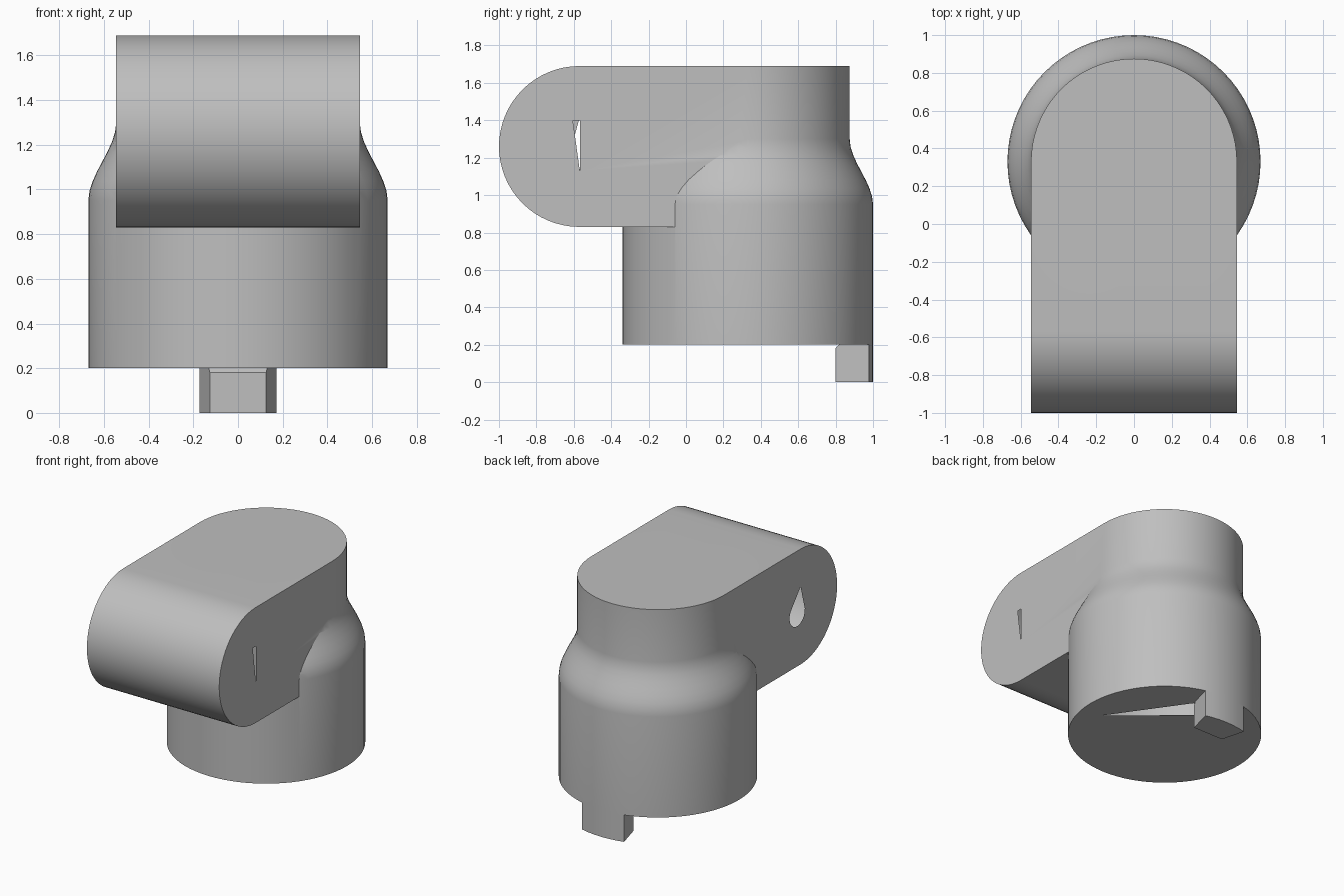
import bpy, bmesh, math
from mathutils import Vector

old = bpy.data.objects.get("Cube")
if old:
    bpy.data.objects.remove(old, do_unlink=True)

CY = 0.33      # body axis
R, NECK = 0.67, 0.545
BASE, TOP = 0.2, 1.69

grey = bpy.data.materials.new("plain grey")
grey.use_nodes = True
colour = (0.52, 0.52, 0.52, 1)
grey.diffuse_color = colour
grey.node_tree.nodes["Principled BSDF"].inputs["Base Color"].default_value = colour


def finish(name, bm):
    bmesh.ops.recalc_face_normals(bm, faces=bm.faces)
    mesh = bpy.data.meshes.new(name)
    bm.to_mesh(mesh)
    bm.free()
    mesh.materials.append(grey)
    obj = bpy.data.objects.new(name, mesh)
    bpy.context.collection.objects.link(obj)
    return obj


def prism(name, points, offset):
    """Extrude a flat outline into a solid."""
    bm = bmesh.new()
    face = bm.faces.new([bm.verts.new(p) for p in points])
    ext = bmesh.ops.extrude_face_region(bm, geom=[face])
    moved = [g for g in ext["geom"] if isinstance(g, bmesh.types.BMVert)]
    bmesh.ops.translate(bm, verts=moved, vec=Vector(offset))
    return finish(name, bm)


def boolean(target, cutter, operation):
    mod = target.modifiers.new(operation.lower(), 'BOOLEAN')
    mod.operation, mod.solver, mod.object = operation, 'EXACT', cutter
    bpy.context.view_layer.objects.active = target
    bpy.ops.object.modifier_apply(modifier=mod.name)
    bpy.data.objects.remove(cutter, do_unlink=True)


def smooth(obj):
    bpy.ops.object.select_all(action='DESELECT')
    obj.select_set(True)
    bpy.context.view_layer.objects.active = obj
    bpy.ops.object.shade_smooth_by_angle(angle=math.radians(25))


# Round body with a curved shoulder and narrower neck
profile = [(R, BASE), (R, 0.95)]
for i in range(1, 9):
    t = i / 8
    s = t * t * (3 - 2 * t)
    profile.append((R + (NECK - R) * s, 0.95 + 0.35 * t))
profile.append((NECK, TOP))
SEG = 72
bm = bmesh.new()
rings = [[bm.verts.new((r * math.cos(math.tau * k / SEG),
                        CY + r * math.sin(math.tau * k / SEG), z))
          for k in range(SEG)] for r, z in profile]
for a, b in zip(rings, rings[1:]):
    for k in range(SEG):
        j = (k + 1) % SEG
        bm.faces.new((a[k], a[j], b[j], b[k]))
bm.faces.new(rings[0])
bm.faces.new(rings[-1])
body = finish("body_with_arm", bm)

# Forward arm with a rounded end
AR, AY, AZ = 0.43, -0.57, 1.26
outline = [(-NECK, CY, AZ + AR)]
for i in range(33):
    a = math.pi * (0.5 + i / 32)
    outline.append((-NECK, AY + AR * math.cos(a), AZ + AR * math.sin(a)))
outline.append((-NECK, CY, AZ - AR))
arm = prism("arm", outline, (2 * NECK, 0, 0))
boolean(body, arm, 'UNION')

# Openings: teardrop on one side, narrow slit on the other, wedge underneath
drop = [(AY, 1.41)]
for i in range(13):
    a = math.radians(30 - 18 * i)
    drop.append((-0.53 + 0.09 * math.cos(a), 1.22 + 0.09 * math.sin(a)))
slit = [(-0.605, 1.40), (-0.568, 1.40), (-0.568, 1.13)]
wedge = [(0.51, 0.24), (0.125, 0.79), (-0.125, 0.79)]
boolean(body, prism("drop_cutter", [(-0.6, y, z) for y, z in drop], (0.1, 0, 0)), 'DIFFERENCE')
boolean(body, prism("slit_cutter", [(0.6, y, z) for y, z in slit], (-0.1, 0, 0)), 'DIFFERENCE')
boolean(body, prism("wedge_cutter", [(x, y, 0.15) for x, y in wedge], (0, 0, 0.1)), 'DIFFERENCE')

# Remove the pocket walls so the openings lead into a hollow shell
bm = bmesh.new()
bm.from_mesh(body.data)
inner = []
for f in bm.faces:
    c = f.calc_center_bounds()
    side = abs(c.x) < 0.54 and -0.65 < c.y < -0.42 and 1.1 < c.z < 1.45
    under = 0.201 < c.z < 0.3 and math.hypot(c.x, c.y - CY) < 0.6
    if side or under:
        inner.append(f)
bmesh.ops.delete(bm, geom=inner, context='FACES')
bm.to_mesh(body.data)
bm.free()
smooth(body)

# Wedge-shaped key under the back rim
bm = bmesh.new()
half, steps = math.radians(15), 6
layers = []
for z, r_in in ((0, 0.485), (0.18, 0.485), (BASE, 0.505)):
    row = [bm.verts.new((s * r_in * math.sin(half), CY + r_in * math.cos(half), z))
           for s in (-1, 1)]
    for i in range(steps + 1):
        a = half * (1 - 2 * i / steps)
        row.append(bm.verts.new((R * math.sin(a), CY + R * math.cos(a), z)))
    layers.append(row)
for a, b in zip(layers, layers[1:]):
    for k in range(len(a)):
        j = (k + 1) % len(a)
        bm.faces.new((a[k], a[j], b[j], b[k]))
bm.faces.new(layers[0])
bm.faces.new(layers[-1])
smooth(finish("locking_key", bm))
